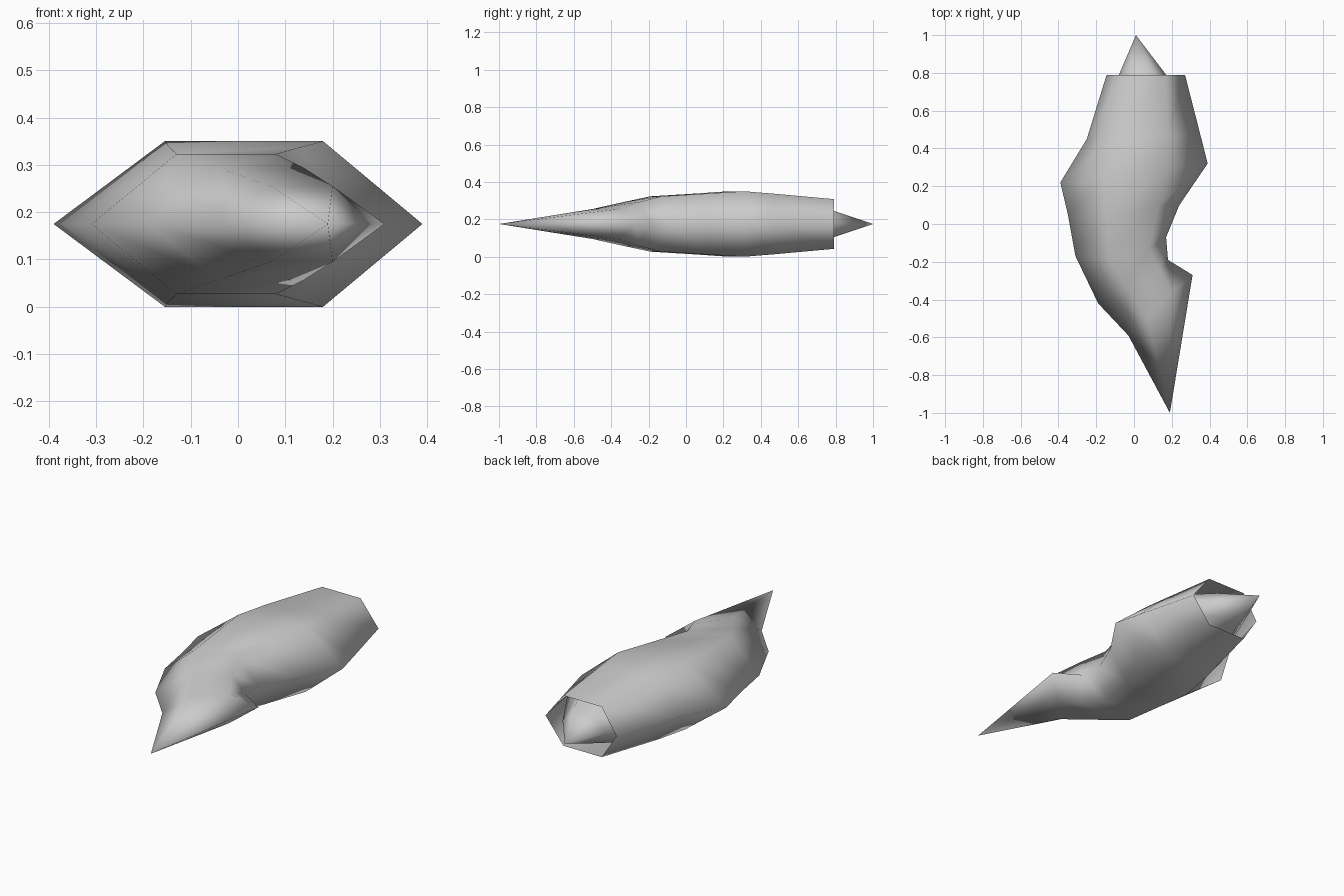
import bpy, bmesh

if "Cube" in bpy.data.objects:
    bpy.data.objects.remove(bpy.data.objects["Cube"])

MID = 0.175  # height of the mirror plane between upper and lower half

grey = bpy.data.materials.new("stone grey")
grey.diffuse_color = (0.6, 0.6, 0.6, 1)
grey.use_nodes = True
grey.node_tree.nodes["Principled BSDF"].inputs["Base Color"].default_value = grey.diffuse_color


def ring(bm, left, top_left, top_right, right, h):
    """Hexagonal section, mirrored above and below the middle plane."""
    pts = [(*left, MID), (*top_left, MID + h), (*top_right, MID + h),
           (*right, MID), (*top_right, MID - h), (*top_left, MID - h)]
    return [bm.verts.new(p) for p in pts]


def loft(name, sections, tip, tip_first):
    """Skin the sections and close one end to a point."""
    bm = bmesh.new()
    rings = [ring(bm, *s) for s in sections]
    for a, b in zip(rings, rings[1:]):
        for i in range(6):
            j = (i + 1) % 6
            bm.faces.new((a[i], a[j], b[j], b[i]))
    point = bm.verts.new(tip)
    end = rings[0] if tip_first else rings[-1]
    for i in range(6):
        bm.faces.new((end[i], end[(i + 1) % 6], point))
    bmesh.ops.recalc_face_normals(bm, faces=bm.faces[:])
    for f in bm.faces:
        f.smooth = True
    me = bpy.data.meshes.new(name)
    bm.to_mesh(me)
    bm.free()
    me.materials.append(grey)
    ob = bpy.data.objects.new(name, me)
    bpy.context.collection.objects.link(ob)


# Outer body: pointed at the front, open at the back
loft("outer_body", [
    ((-.03, -.59), (.07, -.50), (.20, -.36), (.31, -.27), .08),
    ((-.19, -.42), (-.04, -.33), (.14, -.25), (.18, -.19), .118),
    ((-.31, -.17), (-.13, -.19), (.08, -.13), (.17, -.07), .148),
    ((-.35, .05), (-.145, .04), (.13, .10), (.24, .10), .162),
    ((-.39, .22), (-.155, .23), (.18, .31), (.39, .32), .175),
    ((-.25, .45), (-.13, .42), (.175, .47), (.352, .47), .162),
    ((-.145, .79), (-.06, .79), (.165, .79), (.27, .79), .133),
], (.19, -1.0, MID), True)

# Inner spike sticking out of the open back end
loft("inner_spike", [
    ((-.18, .55), (-.07, .55), (.18, .55), (.31, .55), .14),
    ((-.08, .79), (-.02, .79), (.11, .79), (.17, .79), .07),
], (.01, 1.0, MID), False)
